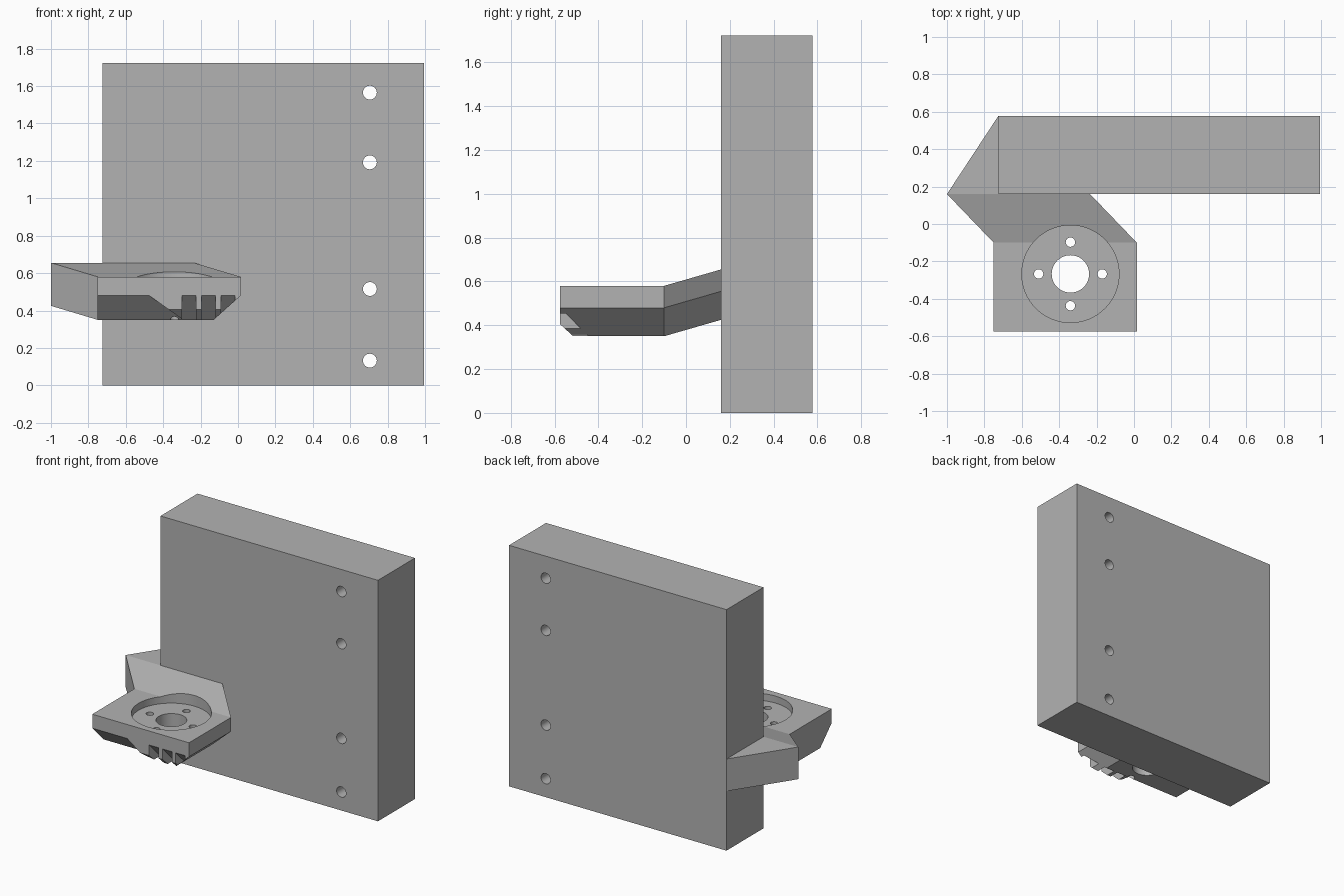
import bpy, bmesh, math
from mathutils import Vector

cube = bpy.data.objects.get("Cube")
if cube:
    bpy.data.objects.remove(cube, do_unlink=True)

grey = bpy.data.materials.new("plain grey")
grey.use_nodes = True
grey.diffuse_color = (0.45, 0.45, 0.45, 1)
grey.node_tree.nodes["Principled BSDF"].inputs["Base Color"].default_value = (0.45, 0.45, 0.45, 1)


def loft(bm, rings):
    """Skin matching rings of points into a closed solid."""
    rows = [[bm.verts.new(p) for p in ring] for ring in rings]
    n = len(rows[0])
    for a, b in zip(rows, rows[1:]):
        for i in range(n):
            j = (i + 1) % n
            bm.faces.new((a[i], a[j], b[j], b[i]))
    bm.faces.new(rows[0][::-1])
    bm.faces.new(rows[-1])


def slice_off(bm, point, normal):
    """Remove everything beyond a plane and close the opening."""
    geom = bm.verts[:] + bm.edges[:] + bm.faces[:]
    bmesh.ops.bisect_plane(bm, geom=geom, dist=1e-5, plane_co=point,
                           plane_no=Vector(normal).normalized(), clear_outer=True)
    bmesh.ops.holes_fill(bm, edges=[e for e in bm.edges if e.is_boundary], sides=0)


def finish(name, bm):
    bmesh.ops.remove_doubles(bm, verts=bm.verts[:], dist=1e-4)
    bmesh.ops.recalc_face_normals(bm, faces=bm.faces[:])
    mesh = bpy.data.meshes.new(name)
    bm.to_mesh(mesh)
    bm.free()
    mesh.materials.append(grey)
    ob = bpy.data.objects.new(name, mesh)
    bpy.context.collection.objects.link(ob)
    return ob


def select(ob):
    bpy.ops.object.select_all(action='DESELECT')
    ob.select_set(True)
    bpy.context.view_layer.objects.active = ob


def bore(ob, centre, radius, depth, rotation=(0, 0, 0), sides=48):
    """Cut a round hole whose cutter is centred on the given point."""
    bpy.ops.mesh.primitive_cylinder_add(vertices=sides, radius=radius, depth=depth,
                                        location=centre, rotation=rotation)
    cutter = bpy.context.object
    cutter.hide_render = True
    cutter.data.materials.append(grey)
    mod = ob.modifiers.new("bore", 'BOOLEAN')
    mod.operation, mod.solver, mod.object = 'DIFFERENCE', 'EXACT', cutter
    select(ob)
    bpy.ops.object.modifier_apply(modifier=mod.name)
    bpy.data.objects.remove(cutter, do_unlink=True)


def smooth(ob):
    select(ob)
    bpy.ops.object.shade_smooth_by_angle(angle=math.radians(12))


def rectangle(x0, x1, y, z0, z1):
    return [(x0, y, z0), (x1, y, z0), (x1, y, z1), (x0, y, z1)]


# Thick back plate with a column of four mounting holes
bm = bmesh.new()
loft(bm, [rectangle(-0.725, 0.995, y, 0, 1.723) for y in (0.16, 0.578)])
plate = finish("back_plate", bm)
for z in (0.132, 0.515, 1.192, 1.565):
    bore(plate, (0.705, 0.37, z), 0.037, 1, (math.pi / 2, 0, 0))
smooth(plate)


# Bracket: flat tray in front, arm rising sideways to the plate
def section(y, shift, lift, bottom, inset):
    left, right = -0.75 + shift, 0.015 + shift
    return [(left, y, 0.58 + lift), (right, y, 0.58 + lift), (right, y, 0.48 + lift),
            (right - inset, y, bottom + lift), (left, y, bottom + lift)]


bm = bmesh.new()
loft(bm, [section(-0.575, 0, 0, 0.48, 0),
          section(-0.445, 0, 0, 0.35, 0.145),
          section(-0.1, 0, 0, 0.35, 0.145),
          section(0.16, -0.25, 0.075, 0.35, 0.145)])
bracket = finish("sensor_bracket", bm)

# Round recess, centre bore and four screw holes
cx, cy = -0.34, -0.267
bore(bracket, (cx, cy, 0.78), 0.26, 0.5, sides=64)
bore(bracket, (cx, cy, 0.5), 0.1, 1)
for dx, dy in ((1, 0), (-1, 0), (0, 1), (0, -1)):
    bore(bracket, (cx + 0.17 * dx, cy + 0.17 * dy, 0.5), 0.025, 1, sides=32)
smooth(bracket)

# Triangular gusset beside the plate
bm = bmesh.new()
loft(bm, [[(-1, 0.16, z), (-0.725, 0.16, z), (-0.725, 0.578, z)] for z in (0.425, 0.655)])
finish("side_gusset", bm)

# Slotted lip under the front edge, trimmed at both ends
lip = [(-0.575, 0.48), (-0.575, 0.405), (-0.515, 0.35), (-0.445, 0.35)]
bars = ((-0.475, -0.3), (-0.225, -0.195), (-0.12, -0.09), (-0.015, 0.015))
for number, (x0, x1) in enumerate(bars, 1):
    bm = bmesh.new()
    loft(bm, [[(x, y, z) for y, z in lip] for x in (x0, x1)])
    slice_off(bm, (-0.475, 0, 0.48), (-0.075, 0, -0.105))
    slice_off(bm, (0.015, 0, 0.48), (0.13, 0, -0.145))
    finish(f"front_lip_{number}", bm)
